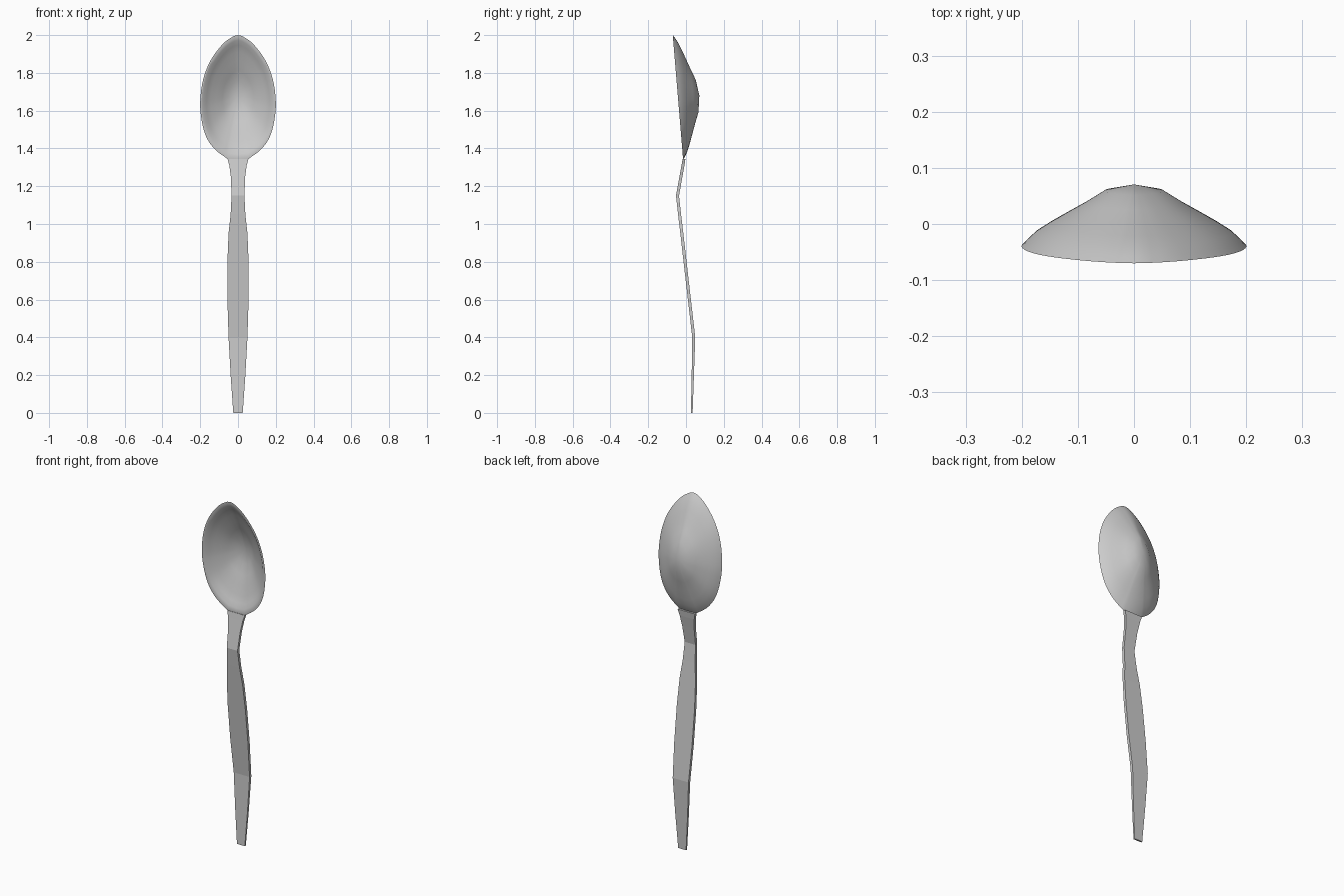
import bpy, bmesh
from mathutils import Vector

cube = bpy.data.objects.get("Cube")
if cube:
    bpy.data.objects.remove(cube, do_unlink=True)

metal = bpy.data.materials.new("satin_grey")
metal.use_nodes = True
metal.diffuse_color = (0.6, 0.6, 0.6, 1)
metal.node_tree.nodes["Principled BSDF"].inputs["Base Color"].default_value = (0.6, 0.6, 0.6, 1)


def finish(name, bm):
    bmesh.ops.recalc_face_normals(bm, faces=bm.faces)
    mesh = bpy.data.meshes.new(name)
    bm.to_mesh(mesh)
    bm.free()
    mesh.materials.append(metal)
    obj = bpy.data.objects.new(name, mesh)
    bpy.context.collection.objects.link(obj)
    bpy.ops.object.select_all(action='DESELECT')
    obj.select_set(True)
    bpy.context.view_layer.objects.active = obj
    bpy.ops.object.shade_smooth_by_angle(angle=0.4)
    return obj


def bridge(bm, a, b):
    n = len(a)
    for i in range(n):
        j = (i + 1) % n
        bm.faces.new((a[i], a[j], b[j], b[i]))


def spline(pts, steps):
    """Catmull-Rom curve through the points."""
    pts = [Vector(p) for p in pts]
    out = []
    for i in range(len(pts) - 1):
        p0, p1, p2 = pts[max(i - 1, 0)], pts[i], pts[i + 1]
        p3 = pts[min(i + 2, len(pts) - 1)]
        for s in range(steps):
            t = s / steps
            out.append(0.5 * (2 * p1 + (p2 - p0) * t + (2 * p0 - 5 * p1 + 4 * p2 - p3) * t * t
                              + (3 * p1 - p0 - 3 * p2 + p3) * t ** 3))
    return out + [pts[-1]]


# Bowl: rings of the egg-shaped rim shrinking towards the deepest point
half = spline([(0.02, 1.996), (0.07, 1.963), (0.125, 1.898), (0.165, 1.825), (0.19, 1.74),
               (0.2, 1.65), (0.197, 1.58), (0.182, 1.5), (0.157, 1.44), (0.115, 1.388),
               (0.055, 1.345)], 3)
rim = [Vector((0, 2))] + half + [Vector((0, 1.34))] + [Vector((-p.x, p.y)) for p in reversed(half)]
centre = Vector((0, 1.68))


def rim_y(z):
    return -0.07 + (2 - z) * 0.083


def bowl_ring(bm, t, depth):
    ring = []
    for p in rim:
        q = centre + (p - centre) * t
        ring.append(bm.verts.new((q.x, rim_y(q.y) + depth, q.y)))
    return ring


def bowl_side(bm, profile, bottom):
    rings = [bowl_ring(bm, t, d) for t, d in profile]
    for a, b in zip(rings, rings[1:]):
        bridge(bm, a, b)
    tip = bm.verts.new((0, rim_y(centre.y) + bottom, centre.y))
    last = rings[-1]
    for i in range(len(last)):
        bm.faces.new((last[i], last[(i + 1) % len(last)], tip))
    return rings[0]


bm = bmesh.new()
shape = [(0.95, 0.011), (0.87, 0.026), (0.75, 0.042), (0.6, 0.06), (0.43, 0.08), (0.26, 0.102)]
outer = bowl_side(bm, [(1, 0)] + shape, 0.114)
inner = bowl_side(bm, [(0.965, 0)] + [(t * 0.96, d - 0.006) for t, d in shape], 0.106)
bridge(bm, outer, inner)
finish("bowl", bm)

# Handle: rectangular sections as height, half width, front and back
stations = [(0, 0.025, 0.026, 0.035), (0.2, 0.039, 0.030, 0.042), (0.4, 0.05, 0.033, 0.049),
            (0.6, 0.056, 0.010, 0.026), (0.8, 0.056, -0.013, 0.003), (0.95, 0.05, -0.030, -0.014),
            (1.05, 0.039, -0.042, -0.026), (1.15, 0.034, -0.053, -0.037),
            (1.25, 0.038, -0.035, -0.019), (1.31, 0.046, -0.024, -0.008),
            (1.345, 0.055, -0.018, -0.003)]
bm = bmesh.new()
sections = [[bm.verts.new(c) for c in ((-w, f, z), (w, f, z), (w, b, z), (-w, b, z))]
            for z, w, f, b in stations]
for a, b in zip(sections, sections[1:]):
    bridge(bm, a, b)
bm.faces.new(sections[0])
bm.faces.new(sections[-1])
handle = finish("handle", bm)
for poly in handle.data.polygons:
    poly.use_smooth = False
